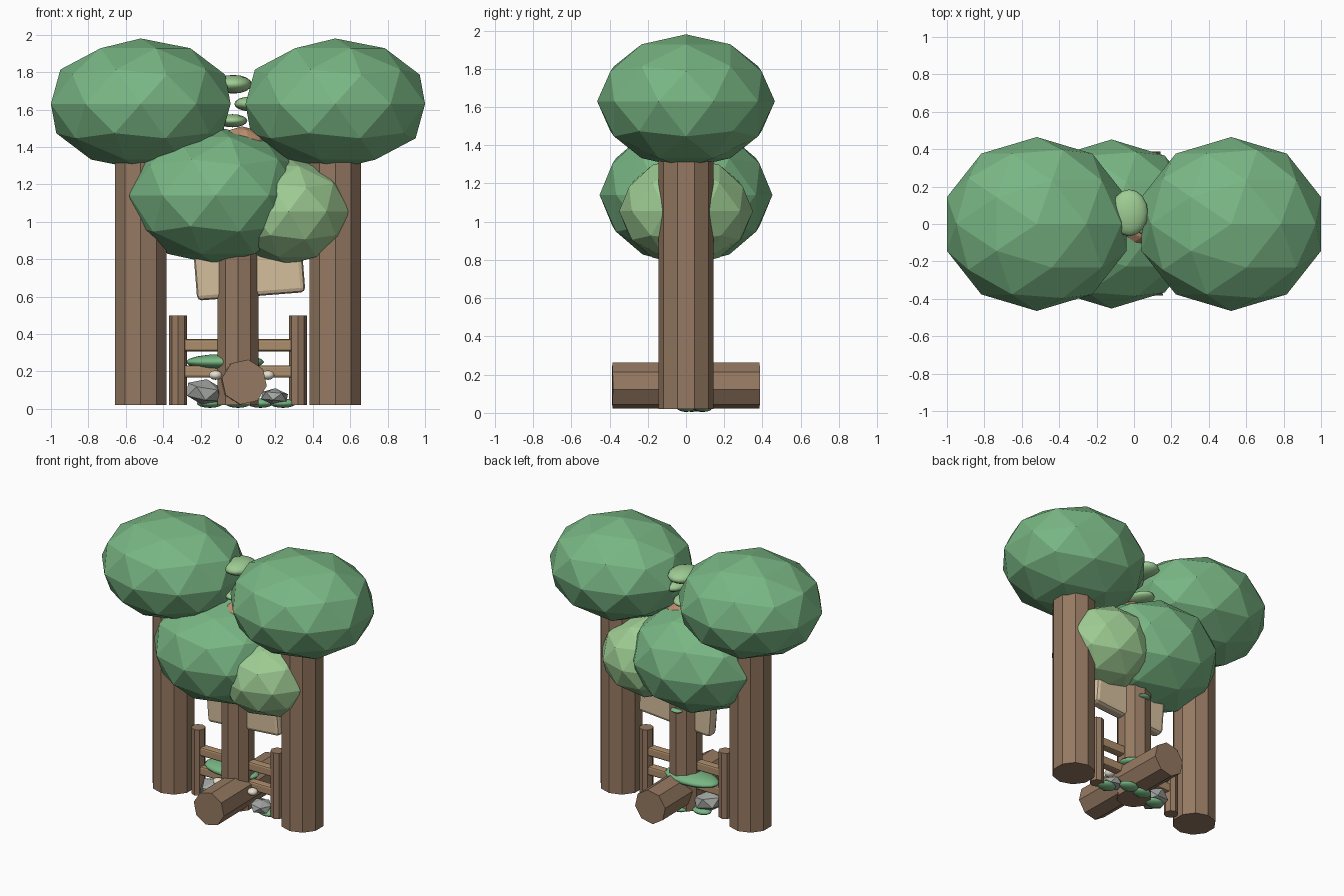
import bpy, math
from mathutils import Vector

if "Cube" in bpy.data.objects:
    bpy.data.objects.remove(bpy.data.objects["Cube"])


def material(name, rgb):
    m = bpy.data.materials.new(name)
    m.diffuse_color = (*rgb, 1)
    m.use_nodes = True
    m.node_tree.nodes["Principled BSDF"].inputs["Base Color"].default_value = m.diffuse_color
    return m


BARK = material("bark", (0.30, 0.19, 0.12))
RAIL = material("rail_wood", (0.42, 0.27, 0.15))
BOARD = material("board_wood", (0.66, 0.52, 0.34))
BUD = material("bud", (0.50, 0.27, 0.16))
GREEN = material("leaf_green", (0.19, 0.47, 0.23))
LIGHT = material("light_leaf", (0.34, 0.60, 0.29))
STONE = material("stone", (0.36, 0.38, 0.36))
CREAM = material("cream", (0.80, 0.74, 0.62))


def finish(name, mat):
    o = bpy.context.object
    o.name = name
    o.data.materials.append(mat)
    return o


def pole(name, loc, r, depth, sides, mat, rot=(0, 0, 0)):
    bpy.ops.mesh.primitive_cylinder_add(vertices=sides, radius=r, depth=depth,
                                        location=loc, rotation=rot)
    return finish(name, mat)


def blob(name, loc, size, mat, rot=(0, 0, 0), sub=2):
    bpy.ops.mesh.primitive_ico_sphere_add(subdivisions=sub, radius=1,
                                          location=loc, rotation=rot)
    o = finish(name, mat)
    o.scale = size
    return o


def leaf(name, loc, size, mat, rot=(0, 0, 0)):
    bpy.ops.mesh.primitive_uv_sphere_add(segments=16, ring_count=8, radius=1,
                                         location=loc, rotation=rot)
    o = finish(name, mat)
    o.scale = size
    bpy.ops.object.shade_smooth()
    return o


def box(name, loc, size, mat, bevel, rot=(0, 0, 0)):
    bpy.ops.mesh.primitive_cube_add(size=1, location=loc, rotation=rot)
    o = finish(name, mat)
    o.scale = size
    bpy.ops.object.transform_apply(location=False, rotation=False, scale=True)
    b = o.modifiers.new("bevel", 'BEVEL')
    b.width = bevel
    b.segments = 2
    return o


# outer trees and fence posts, mirrored left and right
for side, s in (("left", -1), ("right", 1)):
    pole(side + "_trunk", (s * 0.52, 0, 0.735), 0.145, 1.43, 10, BARK)
    blob(side + "_canopy", (s * 0.52, 0, 1.63), (0.505, 0.465, 0.35), GREEN)
    pole(side + "_fence_post", (s * 0.32, 0, 0.26), 0.048, 0.48, 8, BARK)

# middle tree
pole("middle_trunk", (0, 0, 0.72), 0.115, 1.40, 10, BARK)
blob("trunk_crown", (0.02, -0.01, 1.39), (0.14, 0.12, 0.12), BUD)
blob("middle_canopy", (-0.12, 0, 1.14), (0.484, 0.452, 0.367), GREEN)
blob("light_bush", (0.27, 0, 1.055), (0.347, 0.35, 0.285), LIGHT)

# leaves stacked above the middle tree
leaf("upper_leaf", (-0.025, 0.06, 1.735), (0.10, 0.125, 0.05), LIGHT)
leaf("centre_leaf", (0.07, 0.04, 1.63), (0.09, 0.10, 0.04), LIGHT)
leaf("lower_leaf", (-0.03, 0.04, 1.54), (0.08, 0.10, 0.035), LIGHT)
leaf("trunk_leaf", (0, 0.11, 0.75), (0.045, 0.03, 0.015), GREEN)

# tilted board behind the trunk
box("board", (0.05, 0, 0.87), (0.58, 0.09, 0.54), BOARD, 0.025,
    (0, math.radians(-4.5), 0))

# fence rails
for i, z in enumerate((0.34, 0.20)):
    box("fence_rail_%d" % (i + 1), (0, 0, z), (0.60, 0.06, 0.065), RAIL, 0.012)

# fallen log
pole("fallen_log", (0.027, 0, 0.143), 0.122, 0.77, 8, BARK,
     (math.pi / 2, math.radians(10), math.radians(1)))

# forest floor: leaves, rocks and mushrooms
leaf("ground_leaf", (-0.07, 0.03, 0.25), (0.21, 0.11, 0.043), GREEN)
blob("left_rock", (-0.18, -0.01, 0.09), (0.11, 0.10, 0.07), STONE, (0.2, 0.1, 0.5), 1)
blob("right_rock", (0.195, -0.01, 0.065), (0.08, 0.09, 0.045), STONE, (0, 0.1, 0.2), 1)
for i, (x, y) in enumerate(((-0.15, 0.03), (0.24, 0.0), (0.0, 0.08), (0.12, 0.09))):
    leaf("moss_%d" % (i + 1), (x, y, 0.03), (0.07, 0.05, 0.025), GREEN)
for i, x in enumerate((-0.12, 0.16)):
    leaf("mushroom_%d" % (i + 1), (x, -0.06, 0.18), (0.035, 0.035, 0.025), CREAM)
